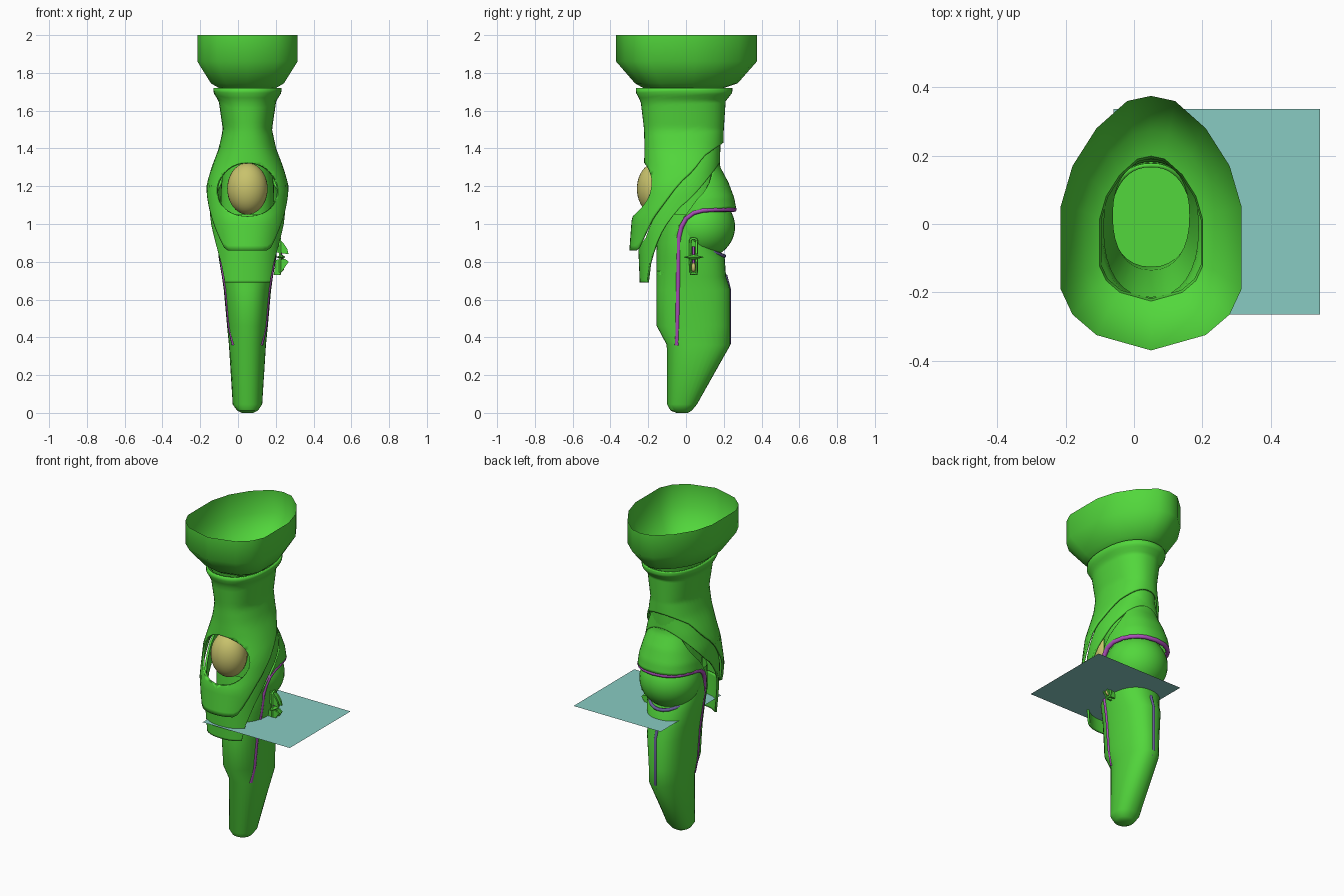
import bpy, bmesh, math

if "Cube" in bpy.data.objects:
    bpy.data.objects.remove(bpy.data.objects["Cube"])

CX = 0.05  # centre line of the limb


def material(name, rgb):
    m = bpy.data.materials.new(name)
    m.diffuse_color = (*rgb, 1)
    m.use_nodes = True
    m.node_tree.nodes["Principled BSDF"].inputs["Base Color"].default_value = m.diffuse_color
    return m


GREEN = material("green", (0.085, 0.68, 0.045))
PURPLE = material("purple", (0.42, 0.08, 0.5))
SLATE = material("slate", (0.14, 0.11, 0.32))
YELLOW = material("yellow", (0.58, 0.54, 0.15))
TEAL = material("teal", (0.25, 0.6, 0.54))


def add(name, verts, faces, mat, smooth=35):
    me = bpy.data.meshes.new(name)
    me.from_pydata(verts, [], faces)
    me.materials.append(mat)
    ob = bpy.data.objects.new(name, me)
    bpy.context.collection.objects.link(ob)
    if smooth:
        bpy.ops.object.select_all(action='DESELECT')
        bpy.context.view_layer.objects.active = ob
        ob.select_set(True)
        bpy.ops.object.shade_smooth_by_angle(angle=math.radians(smooth))
    return ob


def lerp_table(table, t):
    """Piecewise linear lookup; first column ascending."""
    if t <= table[0][0]:
        return table[0][1:]
    for a, b in zip(table, table[1:]):
        if t <= b[0]:
            f = (t - a[0]) / (b[0] - a[0])
            return tuple(p + (q - p) * f for p, q in zip(a[1:], b[1:]))
    return table[-1][1:]


def section_point(prof, z, ang, e=0.88, inset=0):
    """Point on a rounded section; profile rows are z, half width, front y, back y."""
    hw, yf, yb = lerp_table(prof, z)
    c, s = math.cos(ang), math.sin(ang)
    x = math.copysign(abs(c) ** e, c) * (hw - inset)
    y = (yf + yb) / 2 + math.copysign(abs(s) ** e, s) * ((yb - yf) / 2 - inset)
    return (CX + x, y, z)


def grid_faces(rows, n):
    return [(i * n + j, (i + 1) * n + j, (i + 1) * n + (j + 1) % n, i * n + (j + 1) % n)
            for i in range(rows - 1) for j in range(n)]


def shell(name, prof, top, end, rows=20, n=48, thick=0.012):
    """Plate whose upper and lower edges vary from front (s=-1) to back (s=1)."""
    verts = []
    for i in range(rows):
        for j in range(n):
            a = math.tau * j / n
            s = math.sin(a)
            z0, z1 = lerp_table(top, s)[0], lerp_table(end, s)[0]
            verts.append(section_point(prof, z0 + (z1 - z0) * i / (rows - 1), a))
    ob = add(name, verts, grid_faces(rows, n), GREEN)
    m = ob.modifiers.new("thickness", 'SOLIDIFY')
    m.thickness, m.offset = thick, -1
    return ob


def loft(name, prof, n=32, e=0.88):
    """Plain loft with one ring per profile row, capped at the bottom."""
    zs = [r[0] for r in reversed(prof)]
    verts = [section_point(prof, z, math.tau * j / n, e) for z in zs for j in range(n)]
    k = (len(zs) - 1) * n
    return add(name, verts, grid_faces(len(zs), n) + [tuple(k + j for j in reversed(range(n)))], GREEN)


def ellipsoid(name, loc, radii, mat):
    bm = bmesh.new()
    bmesh.ops.create_uvsphere(bm, u_segments=32, v_segments=20, radius=1)
    bmesh.ops.scale(bm, vec=radii, verts=bm.verts)
    bmesh.ops.translate(bm, vec=loc, verts=bm.verts)
    me = bpy.data.meshes.new(name)
    bm.to_mesh(me)
    bm.free()
    me.shade_smooth()
    me.materials.append(mat)
    ob = bpy.data.objects.new(name, me)
    bpy.context.collection.objects.link(ob)
    return ob


def tube(name, pts, r, mat, cyclic=False):
    cu = bpy.data.curves.new(name, 'CURVE')
    cu.dimensions, cu.bevel_depth, cu.bevel_resolution = '3D', r, 2
    cu.use_fill_caps = True
    sp = cu.splines.new('POLY')
    sp.points.add(len(pts) - 1)
    for p, c in zip(sp.points, pts):
        p.co = (*c, 1)
    sp.use_cyclic_u = cyclic
    cu.materials.append(mat)
    ob = bpy.data.objects.new(name, cu)
    bpy.context.collection.objects.link(ob)


# Faceted top cuff
half = [(0, -.37), (.16, -.325), (.23, -.265), (.265, -.19), (.265, .05),
        (.23, .17), (.16, .28), (.07, .36), (0, .375)]
outline = half + [(-x, y) for x, y in half[-2:0:-1]]
levels = [(2, 1, 0), (1.86, 1, 0), (1.745, .73, 0), (1.72, .57, -.015), (1.69, .55, -.015)]
n = len(outline)
add("top_cuff", [(CX + x * k, y * k + dy, z) for z, k, dy in levels for x, y in outline],
    grid_faces(len(levels), n), GREEN, smooth=42)

# Upper arm plate with a front window
edge1 = [(-1, .86), (-.82, .86), (-.47, 1.05), (-.04, 1.22), (.47, 1.36), (1, 1.43)]
arm = shell("upper_arm_plate",
            [(.86, .19, -.30, .2), (1.02, .215, -.288, .2), (1.1, .219, -.265, .2), (1.2, .219, -.24, .2),
             (1.3, .19, -.222, .2), (1.4, .152, -.22, .197), (1.5, .13, -.222, .2),
             (1.65, .152, -.24, .21), (1.695, .18, -.265, .245), (1.72, .18, -.265, .245)],
            [(-1, 1.72), (1, 1.72)], edge1, rows=34)
window = ellipsoid("window_cutter", (CX, -.3, 1.187), (.19, .22, .147), GREEN)
window.hide_render = True
window.hide_viewport = True
window.display_type = 'WIRE'
cut = arm.modifiers.new("window", 'BOOLEAN')
cut.operation, cut.object, cut.solver = 'DIFFERENCE', window, 'EXACT'

# Second overlapping plate
edge2 = [(-1, .69), (-.78, .69), (-.7, .8), (-.45, .93), (0, 1.09), (.5, 1.21), (1, 1.33)]
shell("middle_plate",
      [(.69, .185, -.245, .18), (.86, .19, -.252, .18), (1.0, .198, -.255, .18),
       (1.1, .2, -.238, .182), (1.2, .196, -.215, .182), (1.3, .17, -.2, .182), (1.4, .13, -.19, .178)],
      [(s, z + .05) for s, z in edge1], edge2)

# Elbow cap
cap_prof = [(.75, .125, -.145, .2), (.85, .153, -.152, .22), (.95, .174, -.155, .25), (1.08, .186, -.15, .266),
            (1.14, .18, -.14, .255), (1.22, .16, -.12, .225), (1.3, .14, -.1, .182), (1.4, .125, -.1, .165)]
shell("elbow_cap", cap_prof, [(s, z + .04) for s, z in edge2],
      [(-1, .75), (-.55, .75), (-.45, .95), (-.2, 1.05), (.1, 1.08), (1, 1.085)])

# Inner arm with its floor, elbow ball and the gem in the window
inner_prof = [(1.0, .145, -.12, .17), (1.2, .14, -.125, .175), (1.4, .118, -.125, .182),
              (1.5, .112, -.135, .183), (1.69, .14, -.215, .19)]
loft("inner_arm", inner_prof)
add("inner_floor", [section_point(inner_prof, 1.38, math.tau * j / 32) for j in range(32)],
    [tuple(range(32))], GREEN, smooth=0)
ellipsoid("elbow_ball", (CX, .08, .985), (.178, .18, .17), GREEN)
ellipsoid("gem", (CX, -.16, 1.187), (.107, .1, .137), YELLOW)

# Tapered lower limb
limb_prof = [(0, .03, -.05, .01), (.012, .055, -.082, .03), (.045, .078, -.1, .058), (.36, .098, -.102, .235),
             (.46, .108, -.155, .235), (.65, .125, -.155, .235), (.72, .135, -.155, .212),
             (.82, .152, -.155, .205), (.9, .16, -.155, .15), (1.05, .16, -.14, .12)]
loft("lower_limb", limb_prof)


# Purple piping, half sunk: up each side and round the back of the elbow
def side_x(prof, y, z, e=0.88):
    hw, yf, yb = lerp_table(prof, z)
    u = min(1, abs((y - (yf + yb) / 2) / ((yb - yf) / 2))) ** (1 / e)
    return CX + hw * max(0, 1 - u * u) ** (e / 2) - .008


path = [(side_x(limb_prof, y, z), y, z) for y, z in [(-.047, .36), (-.045, .46), (-.042, .65), (-.04, .78)]]
path += [(side_x(cap_prof, y, z), y, z) for y, z in
         [(-.037, .93), (-.025, .985), (0, 1.03), (.04, 1.06), (.09, 1.073)]]
path += [section_point(cap_prof, 1.077, math.radians(a), inset=.01) for a in (25, 40, 55, 70, 90)]
path += [(2 * CX - x, y, z) for x, y, z in path[-2::-1]]
tube("purple_piping", path, .013, PURPLE)

# Back stripe and seam under the ball
tube("back_stripe", [(CX, .21, .335), (CX, .229, .37), (CX, .229, .65), (CX, .208, .73)], .01, SLATE)
tube("ball_seam", [(CX + .12 * math.sin(t), .06 + .143 * math.cos(t), .83 + .05 * (1 - math.cos(t)))
                   for t in [math.radians(a) for a in range(-75, 76, 15)]], .01, SLATE)

# Side clip: paired brackets, loop, cross blade and pin
brackets = {"clip_lower": [(.19, .73), (.22, .73), (.268, .80), (.25, .815), (.2, .81)],
            "clip_upper": [(.2, .85), (.268, .84), (.26, .87), (.24, .9), (.205, .93)]}
for name, pts in brackets.items():
    k = len(pts)
    for y in (.02, .05):
        add(name, [(x, y + d, z) for d in (0, .01) for x, z in pts],
            [tuple(range(k)), tuple(reversed(range(k, 2 * k)))] +
            [(i, k + i, k + (i + 1) % k, (i + 1) % k) for i in range(k)], GREEN, smooth=0)
tube("clip_loop", [(.222, .04 + .019 * math.cos(t), .83 + math.copysign(.075, math.sin(t)) + .019 * math.sin(t))
                   for t in [math.tau * (i + .5) / 16 for i in range(16)]], .006, GREEN, True)
add("clip_blade", [(.235, -.015, .825), (.235, .04, .81), (.235, .097, .825), (.235, .04, .838),
                   (.25, .04, .825), (.2, .04, .825)],
    [(0, 1, 4), (1, 2, 4), (2, 3, 4), (3, 0, 4), (1, 0, 5), (2, 1, 5), (3, 2, 5), (0, 3, 5)], GREEN, smooth=0)
tube("clip_pin", [(.225, .04, .78), (.225, .04, .88)], .007, PURPLE)
ellipsoid("clip_bead", (.225, .04, .77), (.02, .012, .025), YELLOW)

# Flat sheet crossing the limb
add("flat_sheet", [(-.06, -.265, .77), (.545, -.265, .77), (.545, .337, .77), (-.06, .337, .77)],
    [(0, 1, 2, 3)], TEAL, smooth=0)
